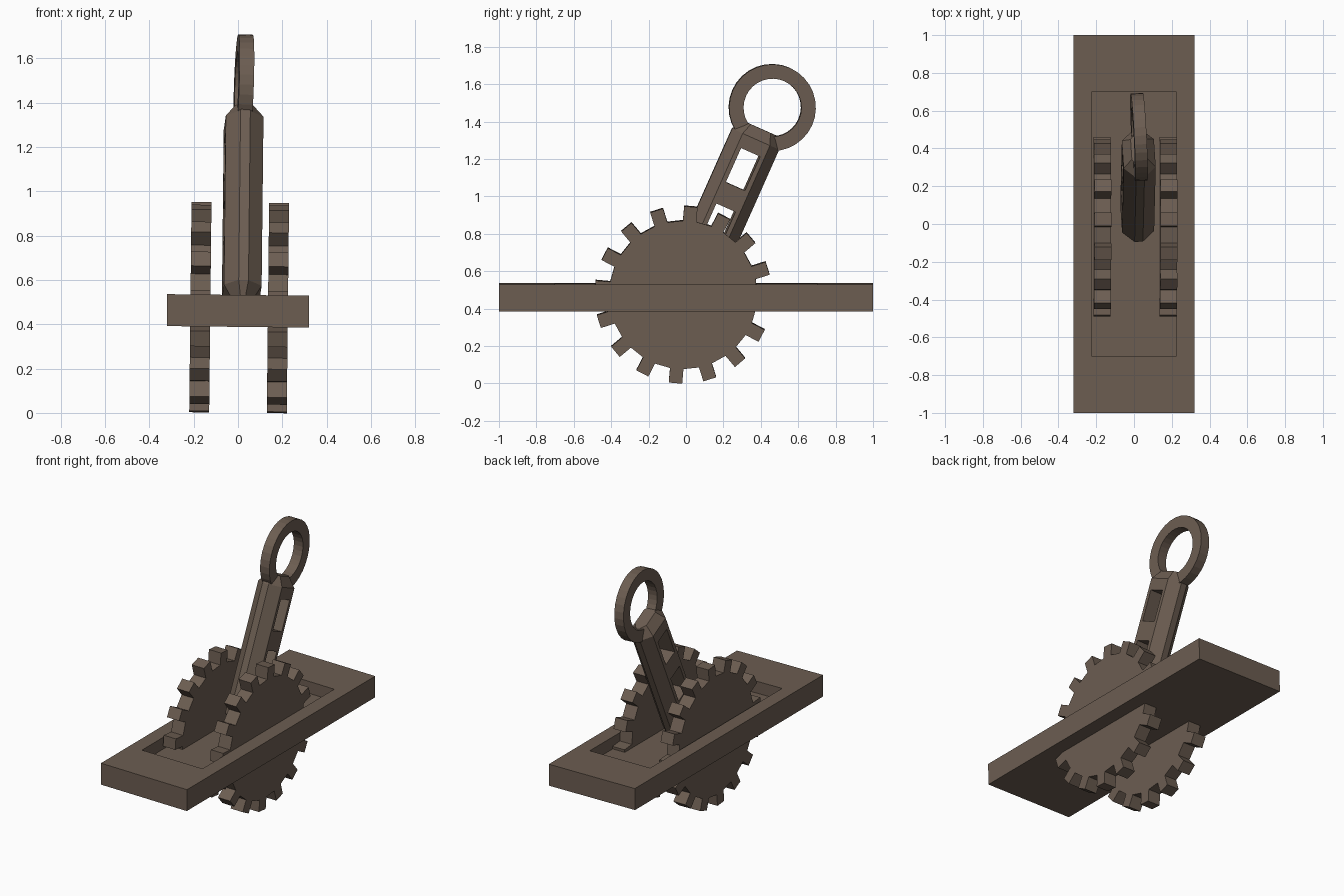
import bpy, bmesh, math
from mathutils import Matrix, Vector

if "Cube" in bpy.data.objects:
    bpy.data.objects.remove(bpy.data.objects["Cube"])

mat = bpy.data.materials.new("brown_metal")
mat.diffuse_color = (0.15, 0.11, 0.083, 1)
mat.use_nodes = True
mat.node_tree.nodes["Principled BSDF"].inputs["Base Color"].default_value = mat.diffuse_color

# The whole mechanism leans very slightly sideways
LEAN = (Matrix.Translation((0, 0, 0.46)) @ Matrix.Rotation(math.radians(0.63), 4, 'Y')
        @ Matrix.Translation((0, 0, -0.46)))
# Lever frame: local z runs along the lever, local y across it
LEVER = (LEAN @ Matrix.Translation((0.016, 0, 0)) @ Matrix.Rotation(math.radians(-24), 4, 'X')
         @ Matrix.Translation((0, -0.192, 0)) @ Matrix.Rotation(math.radians(3.2), 4, 'Z'))


def finish(name, bm, matrix):
    bmesh.ops.recalc_face_normals(bm, faces=bm.faces)
    me = bpy.data.meshes.new(name)
    bm.to_mesh(me)
    bm.free()
    me.transform(matrix)
    me.materials.append(mat)
    ob = bpy.data.objects.new(name, me)
    bpy.context.collection.objects.link(ob)
    return ob


def loft(name, loops, matrix, closed=False):
    """Skin equal-length loops; cap the ends, or join last to first."""
    bm = bmesh.new()
    rings = [[bm.verts.new(p) for p in loop] for loop in loops]
    n = len(rings[0])
    pairs = list(zip(rings, rings[1:]))
    if closed:
        pairs.append((rings[-1], rings[0]))
    else:
        bm.faces.new(rings[0])
        bm.faces.new(rings[-1])
    for a, b in pairs:
        for i in range(n):
            j = (i + 1) % n
            bm.faces.new((a[i], a[j], b[j], b[i]))
    return finish(name, bm, matrix)


def box(name, lo, hi, matrix):
    bm = bmesh.new()
    lo, hi = Vector(lo), Vector(hi)
    size = hi - lo
    bmesh.ops.create_cube(bm, size=1, matrix=Matrix.Translation((lo + hi) / 2)
                          @ Matrix.Diagonal((*size, 1)))
    return finish(name, bm, matrix)


# Base plate with a shallow rectangular well in its top
def rect(w, l, z):
    return [(-w, -l, z), (w, -l, z), (w, l, z), (-w, l, z)]


TOP, BOTTOM = 0.532, 0.388
loft("base_plate", [rect(0.225, 0.7, BOTTOM + 0.064), rect(0.225, 0.7, TOP),
                    rect(0.32, 1.0, TOP), rect(0.32, 1.0, BOTTOM)], LEAN)

# Pair of 16-tooth gears
def gear_profile(x):
    pts = []
    for k in range(16):
        a = math.radians(85 + 22.5 * k)
        for r, t in ((0.395, -0.036), (0.473, -0.036), (0.473, 0.036), (0.395, 0.036)):
            pts.append((x, -0.015 + r * math.cos(a) - t * math.sin(a),
                        0.475 + r * math.sin(a) + t * math.cos(a)))
    return pts


for name, x in (("gear_left", -0.17), ("gear_right", 0.18)):
    loft(name, [gear_profile(x - 0.045), gear_profile(x + 0.045)], LEAN)

# Lever: octagonal bar with tapered ends
def octagon(fx, fy, z):
    half = [(0.085, -0.08), (0.085, 0.08), (0.022, 0.138), (-0.022, 0.138)]
    return [(x * fx * s, y * fy * s, z) for s in (1, -1) for x, y in half]


lever = loft("lever", [octagon(0.48, 0.72, 0.44), octagon(1, 1, 0.51),
                       octagon(1, 1, 1.345), octagon(0.48, 0.72, 1.407)], LEVER)

# Two through windows in the lever
for z0, z1 in ((0.75, 0.946), (1.07, 1.27)):
    cutter = box("window_cutter", (-0.2, -0.056, z0), (0.2, 0.056, z1), LEVER)
    cutter.hide_render = True
    mod = lever.modifiers.new("window", 'BOOLEAN')
    mod.object = cutter
    mod.operation = 'DIFFERENCE'
    mod.solver = 'EXACT'
    bpy.context.view_layer.objects.active = lever
    bpy.ops.object.modifier_apply(modifier=mod.name)
    bpy.data.objects.remove(cutter)

# Pull ring at the lever's end
def circle(r, x, n=32):
    return [(x, 0.013 + r * math.cos(2 * math.pi * i / n),
             1.535 + r * math.sin(2 * math.pi * i / n)) for i in range(n)]


T = 0.033
loft("pull_ring", [circle(0.232, -T), circle(0.232, T), circle(0.155, T), circle(0.155, -T)],
     LEVER, closed=True)
